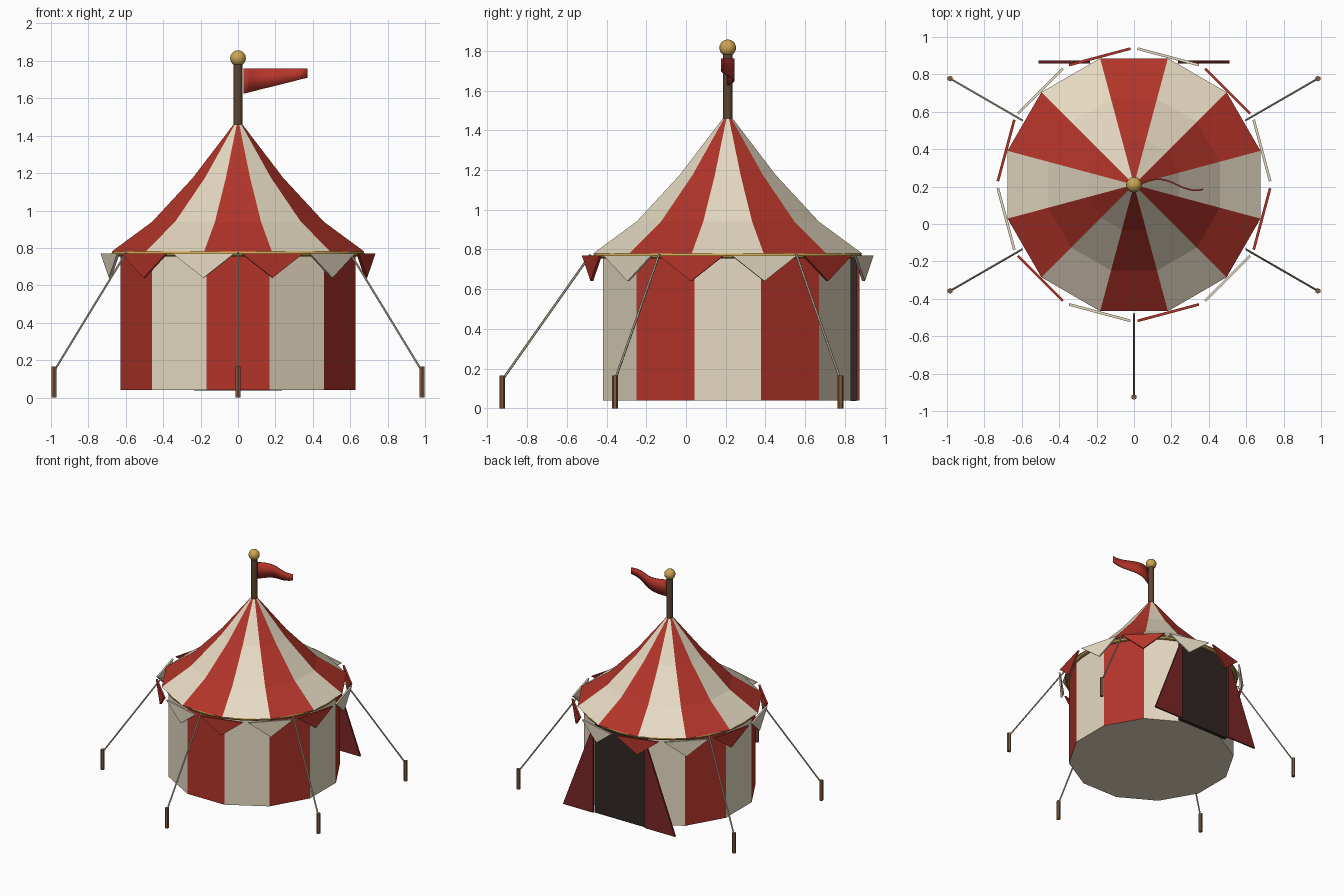
import bpy, bmesh, math
from mathutils import Vector

if "Cube" in bpy.data.objects:
    bpy.data.objects.remove(bpy.data.objects["Cube"], do_unlink=True)

CENTRE = Vector((0, 0.21, 0))
SIDES = 12
STEP = math.tau / SIDES


def material(name, r, g, b, rough=0.8):
    m = bpy.data.materials.new(name)
    m.use_nodes = True
    m.diffuse_color = (r, g, b, 1)
    bsdf = m.node_tree.nodes["Principled BSDF"]
    bsdf.inputs["Base Color"].default_value = (r, g, b, 1)
    bsdf.inputs["Roughness"].default_value = rough
    m.roughness = rough
    return m


red = material("red canvas", 0.45, 0.035, 0.023)
cream = material("cream canvas", 0.79, 0.70, 0.54)
dark_red = material("dark red flap", 0.20, 0.02, 0.02)
shadow = material("dark doorway", 0.03, 0.02, 0.018)
gold = material("gold", 0.62, 0.38, 0.08)
pole_wood = material("dark wood", 0.11, 0.06, 0.03)
stake_wood = material("stake wood", 0.23, 0.11, 0.05)
rope_fibre = material("rope", 0.62, 0.55, 0.42)


def polar(radius, angle, z):
    return CENTRE + Vector((radius * math.cos(angle), radius * math.sin(angle), z))


def finish(name, bm, *mats):
    bmesh.ops.recalc_face_normals(bm, faces=bm.faces)
    mesh = bpy.data.meshes.new(name)
    bm.to_mesh(mesh)
    bm.free()
    ob = bpy.data.objects.new(name, mesh)
    bpy.context.collection.objects.link(ob)
    for m in mats:
        mesh.materials.append(m)
    return ob


def smooth(ob):
    bpy.ops.object.select_all(action="DESELECT")
    ob.select_set(True)
    bpy.context.view_layer.objects.active = ob
    bpy.ops.object.shade_smooth_by_angle(angle=math.radians(40))


def striped_shell(name, profile):
    """Twelve-sided shell with alternating panels; ends capped in cream."""
    bm = bmesh.new()
    rings = [[bm.verts.new(polar(r, (i + 0.5) * STEP, z)) for i in range(SIDES)]
             for r, z in profile]
    for low, high in zip(rings, rings[1:]):
        for i in range(SIDES):
            j = (i + 1) % SIDES
            f = bm.faces.new((low[i], low[j], high[j], high[i]))
            f.material_index = i % 2
    for ring in (rings[0], rings[-1]):
        bm.faces.new(ring).material_index = 1
    return finish(name, bm, red, cream)


def rod(name, start, end, radius, sides, mat):
    """Straight rod between two points."""
    axis = end - start
    bm = bmesh.new()
    bmesh.ops.create_cone(bm, cap_ends=True, segments=sides, radius1=radius,
                          radius2=radius, depth=axis.length)
    turn = axis.to_track_quat("Z", "Y").to_matrix().to_4x4()
    bm.transform(turn)
    bmesh.ops.translate(bm, verts=bm.verts, vec=(start + end) / 2)
    return finish(name, bm, mat)


def plate(name, points, thickness, mat):
    """Flat outline extruded evenly about its own plane."""
    bm = bmesh.new()
    face = bm.faces.new([bm.verts.new(p) for p in points])
    face.normal_update()
    push = face.normal * thickness
    bmesh.ops.translate(bm, verts=bm.verts, vec=-push / 2)
    extruded = bmesh.ops.extrude_face_region(bm, geom=[face], use_keep_orig=True)
    moved = [g for g in extruded["geom"] if isinstance(g, bmesh.types.BMVert)]
    bmesh.ops.translate(bm, verts=moved, vec=push)
    return finish(name, bm, mat)


# Canvas walls and swept roof
striped_shell("tent_wall", [(0.65, 0.04), (0.65, 0.78)])
striped_shell("tent_roof", [(0.70, 0.78), (0.475, 0.94), (0.25, 1.175), (0.025, 1.46)])

# Gold ring under the eaves
bpy.ops.mesh.primitive_torus_add(location=CENTRE + Vector((0, 0, 0.77)), major_radius=0.66,
                                 minor_radius=0.016, major_segments=48, minor_segments=8)
ring = bpy.context.object
ring.name = "eave_ring"
ring.data.materials.append(gold)
smooth(ring)

# Triangular bunting hung around the eaves
for i in range(SIDES):
    angle = (i + 0.5) * STEP
    middle = polar(0.708, angle, 0.77)
    side = Vector((-math.sin(angle), math.cos(angle), 0)) * 0.17
    plate(f"bunting_{i + 1}", [middle - side, middle + side, middle - Vector((0, 0, 0.13))],
          0.014, red if i % 2 else cream)

# Doorway and its two drawn-back flaps
plate("doorway", [(-0.235, 0.842, 0.037), (0.235, 0.842, 0.037),
                  (0.235, 0.842, 0.76), (-0.235, 0.842, 0.76)], 0.03, shadow)
for label, s in (("left", 1), ("right", -1)):
    plate(f"door_flap_{label}", [(s * 0.235, 0.866, 0.04), (s * 0.51, 0.866, 0.04),
                                 (s * 0.235, 0.866, 0.76)], 0.015, dark_red)

# Guy ropes and stakes, leaving the doorway clear
for i in range(5):
    angle = math.radians(150 + 60 * i)
    rod(f"stake_{i + 1}", polar(1.135, angle, 0), polar(1.135, angle, 0.165), 0.015, 6, stake_wood)
    rod(f"guy_rope_{i + 1}", polar(0.69, angle, 0.775), polar(1.13, angle, 0.15),
        0.006, 6, rope_fibre)

# Centre pole and finial
smooth(rod("centre_pole", polar(0, 0, 0.05), polar(0, 0, 1.79), 0.024, 12, pole_wood))
bm = bmesh.new()
bmesh.ops.create_uvsphere(bm, u_segments=16, v_segments=10, radius=0.042)
bmesh.ops.translate(bm, verts=bm.verts, vec=CENTRE + Vector((0, 0, 1.815)))
smooth(finish("pole_finial", bm, gold))

# Waving pennant, tapering towards its free end
bm = bmesh.new()
columns = []
for k in range(13):
    t = k / 12
    x = 0.03 + 0.34 * t
    wave = CENTRE.y + 0.03 * math.sin(t * math.tau * 0.85)
    bottom = 1.625 + 0.085 * t
    columns.append([bm.verts.new((x, wave, z)) for z in (bottom, 1.76)])
for a, b in zip(columns, columns[1:]):
    bm.faces.new((a[0], b[0], b[1], a[1]))
pennant = finish("pennant", bm, red)
solid = pennant.modifiers.new("thickness", "SOLIDIFY")
solid.thickness = 0.008
solid.offset = 0
smooth(pennant)
